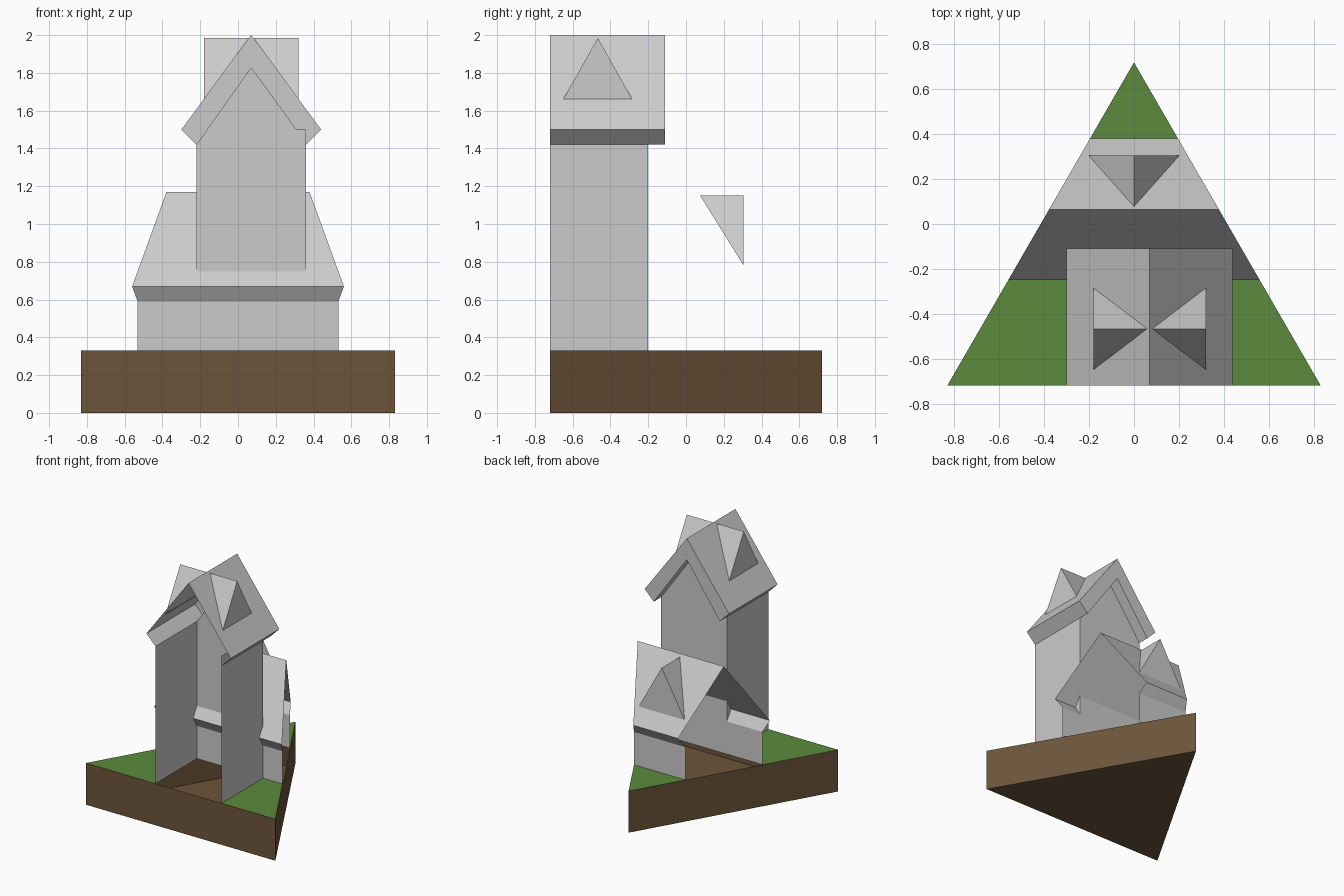
import bpy, bmesh
from mathutils import Vector

if "Cube" in bpy.data.objects:
    bpy.data.objects.remove(bpy.data.objects["Cube"])

HW, HY, G = 0.832, 0.72, 0.33      # tile half width, half depth, ground height


def edge_x(y):
    """Half width of the triangular tile at depth y."""
    return HW * (HY - y) / (2 * HY)


def sheet(name, polys, color=None, clip=False):
    """Build an open shell from polygons, optionally trimmed to the tile sides."""
    bm = bmesh.new()
    for p in polys:
        bm.faces.new([bm.verts.new(v) for v in p])
    bmesh.ops.remove_doubles(bm, verts=bm.verts, dist=1e-4)
    if clip:
        for s in (-1, 1):
            bmesh.ops.bisect_plane(
                bm, geom=bm.verts[:] + bm.edges[:] + bm.faces[:],
                plane_co=(0, HY, 0), plane_no=Vector((s * 2 * HY, HW, 0)).normalized(),
                clear_outer=True)
    me = bpy.data.meshes.new(name)
    bm.to_mesh(me)
    bm.free()
    ob = bpy.data.objects.new(name, me)
    bpy.context.collection.objects.link(ob)
    if color:
        mat = bpy.data.materials.new(name + "_color")
        mat.diffuse_color = color
        mat.use_nodes = True
        mat.node_tree.nodes["Principled BSDF"].inputs["Base Color"].default_value = mat.diffuse_color
        me.materials.append(mat)
    return ob


def sweep_y(profile, y0, y1):
    return [[(a[0], y0, a[1]), (b[0], y0, b[1]), (b[0], y1, b[1]), (a[0], y1, a[1])]
            for a, b in zip(profile, profile[1:])]


def sweep_x(profile, x0, x1):
    return [[(x0, *a), (x0, *b), (x1, *b), (x1, *a)]
            for a, b in zip(profile, profile[1:])]


def dormer(name, a, b, peak, back):
    """Triangular dormer face with two slopes running back into the roof."""
    sheet(name, [[a, b, peak], [b, back, peak], [back, a, peak]])


# triangular earth block, open at the top
tri = [(-HW, -HY), (HW, -HY), (0, HY)]
sides = [[(*p, 0), (*q, 0), (*q, G), (*p, G)] for p, q in zip(tri, tri[1:] + tri[:1])]
sheet("earth_block", sides + [[(*p, 0) for p in reversed(tri)]], (0.15, 0.09, 0.042, 1))

# grass corners around the building footprint
yf, yb = -0.20, 0.33               # hall front and back walls
xl, xr = -0.22, 0.36               # tower side walls
grass = [[(-HW, -HY), (xl, -HY), (xl, yf), (-edge_x(yf), yf)],
         [(xr, -HY), (HW, -HY), (edge_x(yf), yf), (xr, yf)],
         [(-edge_x(yb), yb), (edge_x(yb), yb), (0, HY)]]
sheet("grass", [[(*p, G) for p in f] for f in grass], (0.105, 0.26, 0.045, 1))

# low hall, trimmed by the tile edges
sheet("hall_walls", sweep_x([(yf, G), (yf, 0.59)], 1, -1)
      + sweep_x([(yb, 0.59), (yb, G)], 1, -1), clip=True)
sheet("hall_roof", sweep_x([(yf, 0.59), (-0.25, 0.67), (0.065, 1.17),
                            (0.38, 0.67), (yb, 0.59)], 1, -1), clip=True)
dormer("hall_dormer", (0.207, 0.305, 0.78), (-0.207, 0.305, 0.78),
       (0, 0.305, 1.15), (0, 0.075, 1.15))

# tower shell, open at the front
sheet("tower_walls", sweep_y([(xl, G), (xl, 1.42)], -HY, yf)
      + sweep_y([(xr, 1.5), (xr, G)], -HY, yf))
sheet("tower_back_wall", [[(x, yf, z) for x, z in
      [(xr, G), (xl, G), (xl, 1.42), (0.07, 1.83), (0.31, 1.5), (xr, 1.5)]]])

# tower roof with overhang soffit and gable trim
outer = [(xl, 1.42), (-0.30, 1.5), (0.07, 2.0), (0.44, 1.5), (xr, 1.42)]
inner = [(xr, 1.42), (0.07, 1.83), (xl, 1.42)]
ye = -0.11
trim = [[(x, ye, z) for x, z in loop] for loop in
        ([outer[0], outer[1], outer[2], inner[1]], [inner[1], outer[2], outer[3], outer[4]])]
sheet("tower_roof", sweep_y(outer, -HY, ye) + sweep_y(inner, yf, ye) + trim)

# tower dormers on both slopes
for s, side in ((-1, "left"), (1, "right")):
    x = 0.07 + s * 0.25
    dormer("tower_dormer_" + side, (x, -0.467 - s * 0.183, 1.66), (x, -0.467 + s * 0.183, 1.66),
           (x, -0.467, 1.985), (0.07 + s * 0.012, -0.467, 1.985))
